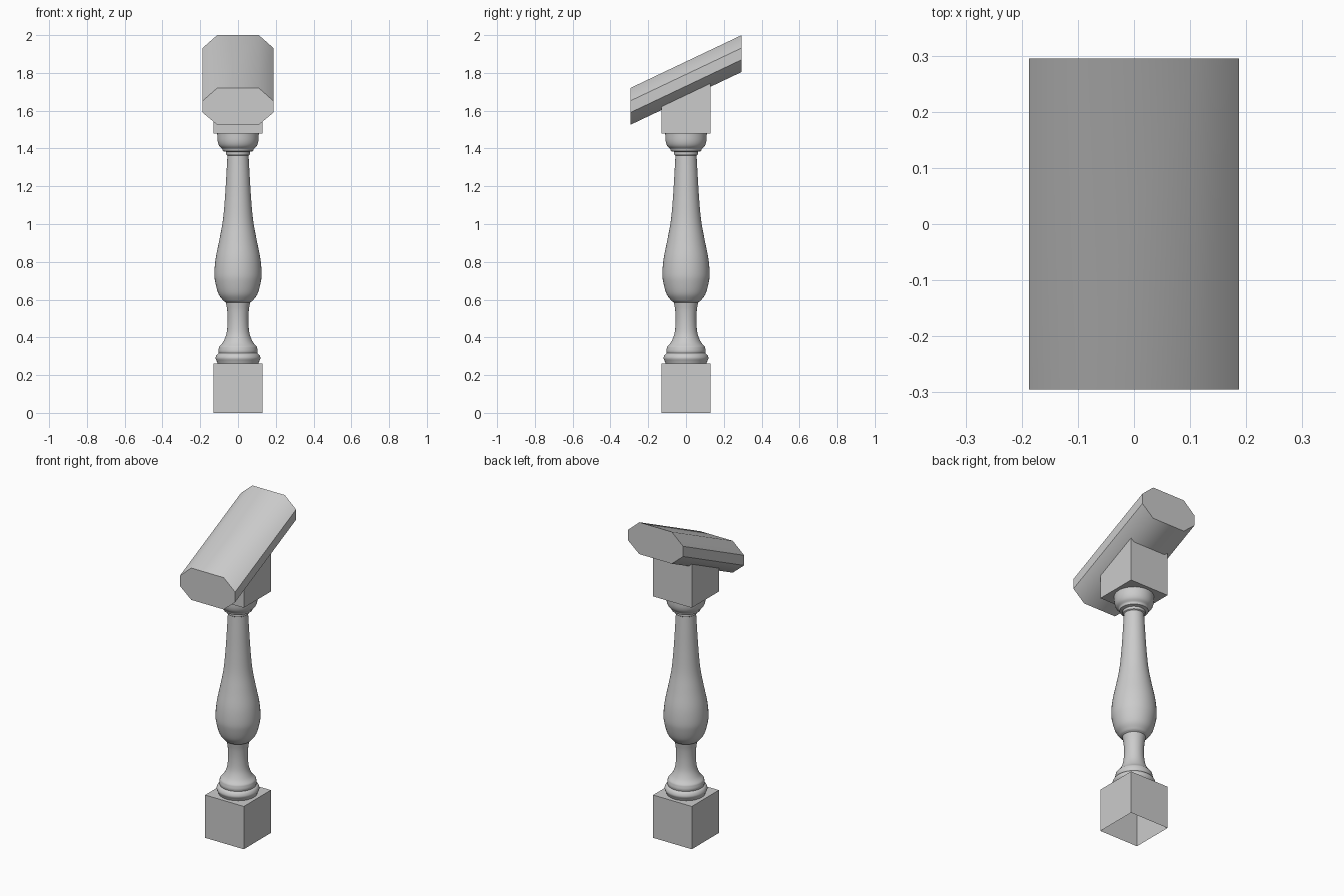
import bpy, bmesh, math
from mathutils import Vector

if "Cube" in bpy.data.objects:
    bpy.data.objects.remove(bpy.data.objects["Cube"])

SLOPE = 0.475      # rise of the handrail along y


def finish(name, bm, angle=None):
    bmesh.ops.recalc_face_normals(bm, faces=bm.faces)
    mesh = bpy.data.meshes.new(name)
    bm.to_mesh(mesh)
    bm.free()
    obj = bpy.data.objects.new(name, mesh)
    bpy.context.collection.objects.link(obj)
    if angle:
        bpy.ops.object.select_all(action='DESELECT')
        obj.select_set(True)
        bpy.context.view_layer.objects.active = obj
        bpy.ops.object.shade_smooth_by_angle(angle=math.radians(angle))
    return obj


def block(half, z0, z1, slope=0.0):
    # Square block whose top can follow the handrail slope
    bm = bmesh.new()
    bmesh.ops.create_cube(bm, size=2)
    for v in bm.verts:
        top = v.co.z > 0
        v.co = (v.co.x * half, v.co.y * half, z1 if top else z0)
        if top:
            v.co.z += v.co.y * slope
    return bm


def curve_points(points, steps=5):
    # Catmull-Rom smoothing through a run of profile points
    pts = [Vector(p) for p in points]
    ext = [2 * pts[0] - pts[1]] + pts + [2 * pts[-1] - pts[-2]]
    out = []
    for i in range(1, len(ext) - 2):
        a, b, c, d = ext[i - 1:i + 3]
        for s in range(steps):
            t = s / steps
            out.append(0.5 * (2 * b + (c - a) * t + (2 * a - 5 * b + 4 * c - d) * t ** 2
                              + (3 * b - a - 3 * c + d) * t ** 3))
    return out + [pts[-1]]


def lathe(name, runs, sides=40):
    profile = []
    for run in runs:
        for p in curve_points(run):
            if not profile or (p - profile[-1]).length > 1e-4:
                profile.append(p)
    bm = bmesh.new()
    rings = [[bm.verts.new((r * math.cos(k * math.tau / sides),
                            r * math.sin(k * math.tau / sides), z))
              for k in range(sides)] for r, z in profile]
    for lo, hi in zip(rings, rings[1:]):
        for k in range(sides):
            n = (k + 1) % sides
            bm.faces.new((lo[k], lo[n], hi[n], hi[k]))
    return finish(name, bm, 35)


# Base block, open underneath
bm = block(0.131, 0.0, 0.262)
bm.normal_update()
bottom = [f for f in bm.faces if f.calc_center_median().z < 0.01]
bmesh.ops.delete(bm, geom=bottom, context='FACES_ONLY')
finish("base_block", bm)

# Upper block, top sunk into the handrail
finish("upper_block", block(0.131, 1.478, 1.70, SLOPE))

# Turned shaft: foot ring, neck, belly, collar and cup
lathe("turned_shaft", [
    [(0.108, 0.262), (0.112, 0.272)],
    [(0.112, 0.272), (0.119, 0.29), (0.113, 0.307), (0.102, 0.316)],
    [(0.102, 0.316), (0.104, 0.33), (0.100, 0.35)],
    [(0.100, 0.35), (0.078, 0.377), (0.061, 0.42), (0.055, 0.48),
     (0.057, 0.54), (0.064, 0.585)],
    [(0.064, 0.585), (0.076, 0.592)],
    [(0.076, 0.592), (0.103, 0.63), (0.120, 0.69), (0.125, 0.74), (0.118, 0.82),
     (0.098, 0.92), (0.080, 1.02), (0.069, 1.14), (0.061, 1.27), (0.056, 1.362)],
    [(0.056, 1.362), (0.062, 1.366)],
    [(0.062, 1.366), (0.064, 1.374), (0.062, 1.382)],
    [(0.062, 1.382), (0.080, 1.386)],
    [(0.080, 1.386), (0.084, 1.398)],
    [(0.084, 1.398), (0.100, 1.415), (0.108, 1.44), (0.110, 1.478)],
])

# Sloping handrail: chamfered section with vertical ends
section = [(-0.11, 0), (0.11, 0), (0.187, -0.068), (0.187, -0.13),
           (0.11, -0.195), (-0.11, -0.195), (-0.187, -0.13), (-0.187, -0.068)]
bm = bmesh.new()
front, back = [[bm.verts.new((x, y, 1.86 + y * SLOPE + z)) for x, z in section]
               for y in (-0.295, 0.295)]
bm.faces.new(front)
bm.faces.new(back)
for i in range(8):
    j = (i + 1) % 8
    bm.faces.new((front[i], front[j], back[j], back[i]))
finish("handrail", bm, 45)
